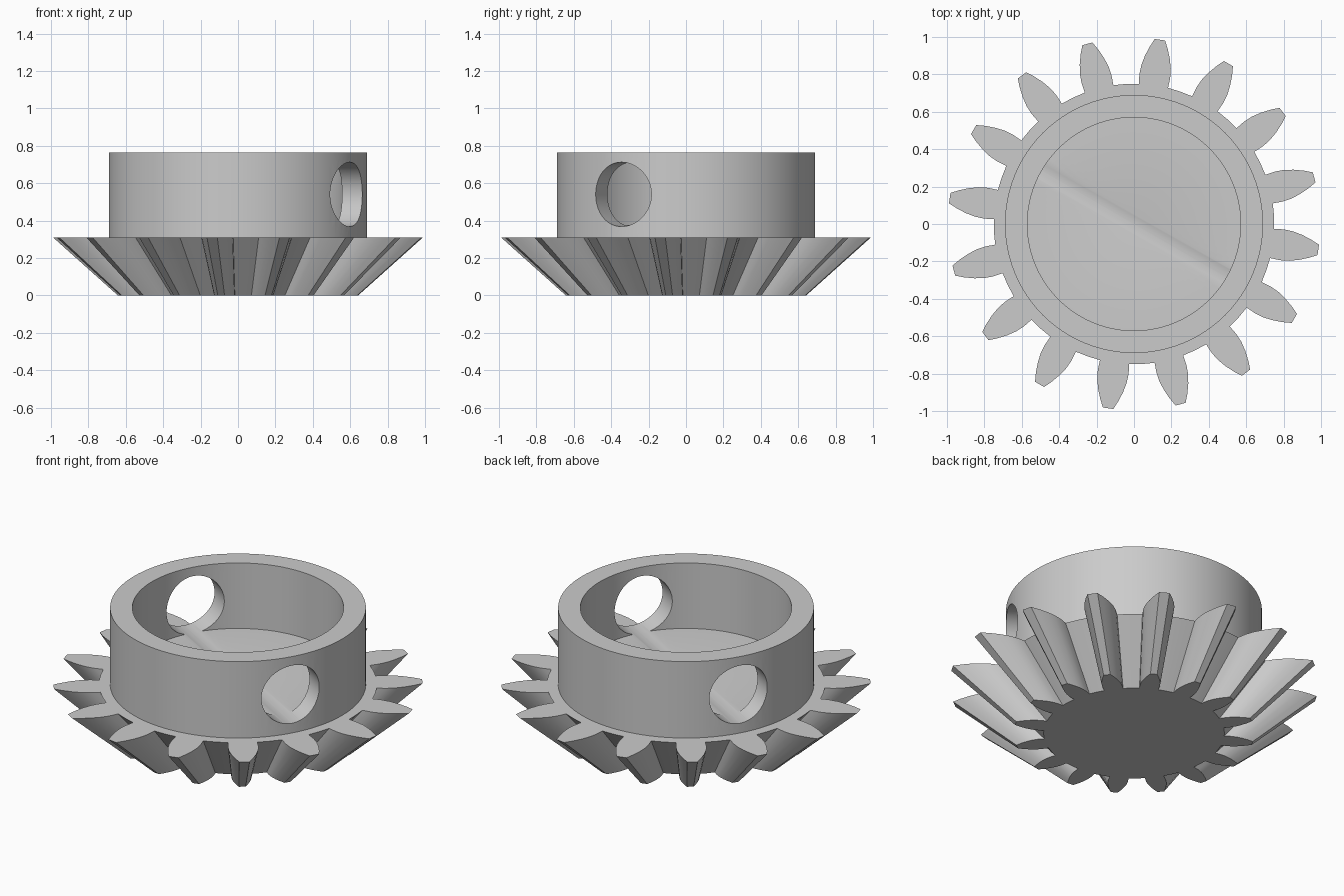
import bpy
import bmesh
from math import radians, sin, cos, tau
from mathutils import Matrix, Vector

cube = bpy.data.objects.get("Cube")
if cube:
    bpy.data.objects.remove(cube, do_unlink=True)

TEETH = 16
TOOTH_PHASE = radians(-8)
GEAR_TOP = 0.31
BOTTOM_SCALE = 0.65
ROOT_RADIUS = 0.75
HOLE_ANGLE = radians(-30)

steel = bpy.data.materials.new("grey steel")
steel.use_nodes = True
grey = (0.6, 0.6, 0.6, 1)
steel.diffuse_color = grey
steel.node_tree.nodes["Principled BSDF"].inputs["Base Color"].default_value = grey


def make_object(name, bm):
    bmesh.ops.recalc_face_normals(bm, faces=bm.faces)
    mesh = bpy.data.meshes.new(name)
    bm.to_mesh(mesh)
    bm.free()
    mesh.materials.append(steel)
    obj = bpy.data.objects.new(name, mesh)
    bpy.context.collection.objects.link(obj)
    return obj


def activate(obj):
    bpy.ops.object.select_all(action='DESELECT')
    obj.select_set(True)
    bpy.context.view_layer.objects.active = obj


def smooth(obj):
    activate(obj)
    bpy.ops.object.shade_smooth_by_angle(angle=radians(25))


# Bevel gear: one tooth flank (radius, half width), mirrored and repeated
flank = [(0.746, 0.079), (0.80, 0.083), (0.85, 0.079), (0.90, 0.067),
         (0.95, 0.049), (0.995, 0.028)]
tooth = [(r, -w) for r, w in flank] + [(r, w) for r, w in reversed(flank)]
outline = []
for i in range(TEETH):
    turn = Matrix.Rotation(TOOTH_PHASE + i * tau / TEETH, 3, 'Z')
    outline += [turn @ Vector((x, y, 0)) for x, y in tooth]
    gap = TOOTH_PHASE + (i + 0.5) * tau / TEETH
    outline.append(Vector((cos(gap), sin(gap), 0)) * ROOT_RADIUS)

bm = bmesh.new()
lower = [bm.verts.new(p * BOTTOM_SCALE) for p in outline]
upper = [bm.verts.new(p + Vector((0, 0, GEAR_TOP))) for p in outline]
bm.faces.new(lower)
bm.faces.new(upper)
for i in range(len(outline)):
    j = (i + 1) % len(outline)
    bm.faces.new((lower[i], lower[j], upper[j], upper[i]))
smooth(make_object("bevel_gear", bm))

# Collar: a turned cup, sunk slightly into the gear
bm = bmesh.new()
profile = [(0, 0.29), (0.69, 0.29), (0.69, 0.765), (0.57, 0.765),
           (0.57, 0.375), (0, 0.375)]
verts = [bm.verts.new((r, 0, z)) for r, z in profile]
edges = [bm.edges.new(pair) for pair in zip(verts, verts[1:])]
bmesh.ops.spin(bm, geom=verts + edges, cent=(0, 0, 0), axis=(0, 0, 1),
               angle=tau, steps=96, use_duplicate=False)
bmesh.ops.remove_doubles(bm, verts=bm.verts, dist=0.0001)
collar = make_object("collar", bm)

# Cross hole through both walls, grazing the cup floor
bm = bmesh.new()
bmesh.ops.create_cone(bm, cap_ends=True, segments=64, radius1=0.172,
                      radius2=0.172, depth=2)
bm.transform(Matrix.Translation((0, 0, 0.54))
             @ Matrix.Rotation(HOLE_ANGLE, 4, 'Z')
             @ Matrix.Rotation(radians(90), 4, 'Y'))
cutter = make_object("cross_hole_cutter", bm)
cutter.hide_render = True

hole = collar.modifiers.new("cross hole", 'BOOLEAN')
hole.operation = 'DIFFERENCE'
hole.solver = 'EXACT'
hole.object = cutter
activate(collar)
bpy.ops.object.modifier_apply(modifier=hole.name)
bpy.data.objects.remove(cutter, do_unlink=True)
smooth(collar)
